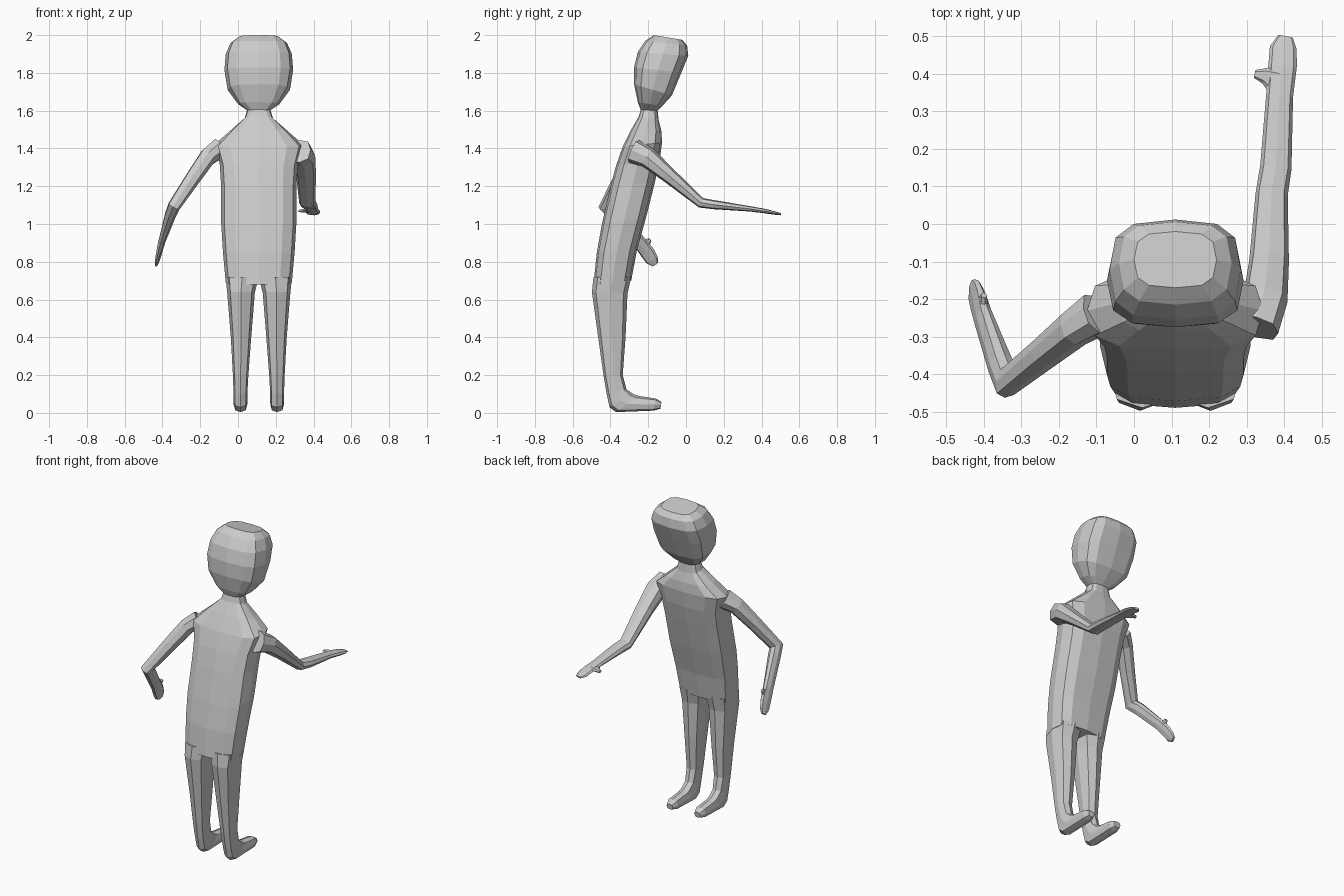
import bpy, bmesh, math
from mathutils import Vector

CX = 0.11  # body centre line


def loft(name, rings, sides, power):
    """Skin rings of (centre, U, V) with a rounded-square section and cap the ends."""
    bm = bmesh.new()
    loops = []
    for c, u, v in rings:
        loop = []
        for i in range(sides):
            a = math.tau * i / sides
            s, t = math.cos(a), math.sin(a)
            s = math.copysign(abs(s) ** power, s)
            t = math.copysign(abs(t) ** power, t)
            loop.append(bm.verts.new(c + u * s + v * t))
        loops.append(loop)
    for a, b in zip(loops, loops[1:]):
        for i in range(sides):
            j = (i + 1) % sides
            bm.faces.new((a[i], a[j], b[j], b[i]))
    bm.faces.new(loops[0])
    bm.faces.new(loops[-1])
    bmesh.ops.recalc_face_normals(bm, faces=bm.faces)
    me = bpy.data.meshes.new(name)
    bm.to_mesh(me)
    bm.free()
    ob = bpy.data.objects.new(name, me)
    bpy.context.collection.objects.link(ob)
    return ob


def span(yb, zb, yf, zf, hw, x=CX):
    """Ring from a back point to a front point of the side profile."""
    b, f = Vector((x, yb, zb)), Vector((x, yf, zf))
    return (b + f) / 2, Vector((hw, 0, 0)), (f - b) / 2


def limb(name, axis, pts, sides=8):
    """Tube through (x, y, z, half width along axis, half thickness)."""
    axis = Vector(axis)
    cs = [Vector(p[:3]) for p in pts]
    rings = []
    for i, p in enumerate(pts):
        t = Vector()
        if i:
            t += (cs[i] - cs[i - 1]).normalized()
        if i < len(cs) - 1:
            t += (cs[i + 1] - cs[i]).normalized()
        t.normalize()
        u = (axis - t * axis.dot(t)).normalized()
        rings.append((cs[i], u * p[3], t.cross(u) * p[4]))
    return loft(name, rings, sides, 0.75)


# torso up to the neck, leaning forward
neck = span(-.24, 1.605, -.15, 1.60, .062)
loft("torso", [
    span(-.49, .68, -.29, .70, .175),
    span(-.472, .85, -.26, .86, .19),
    span(-.445, 1.0, -.21, 1.04, .20),
    span(-.40, 1.2, -.165, 1.22, .20),
    span(-.37, 1.31, -.14, 1.33, .207),
    span(-.335, 1.41, -.127, 1.43, .235),
    span(-.29, 1.5, -.13, 1.49, .15),
    span(-.25, 1.57, -.145, 1.55, .075),
    neck], 12, 0.65)

# head
loft("head", [
    neck,
    span(-.255, 1.645, -.125, 1.625, .11),
    span(-.275, 1.74, -.075, 1.68, .165),
    span(-.275, 1.83, -.025, 1.80, .182),
    span(-.255, 1.91, .012, 1.89, .175),
    span(-.215, 1.97, .006, 1.945, .15),
    span(-.17, 2.0, -.02, 1.975, .11)], 12, 0.65)

# legs running down into the feet, mirrored about the body centre
for name, side in (("left_leg", -1), ("right_leg", 1)):
    loft(name, [span(a, b, c, d, hw, CX + side * off) for a, b, c, d, hw, off in (
        (-.49, .72, -.29, .72, .088, .088),
        (-.498, .64, -.31, .63, .073, .094),
        (-.465, .40, -.32, .40, .054, .094),
        (-.437, .20, -.335, .20, .041, .096),
        (-.42, .10, -.315, .125, .037, .097),
        (-.405, .03, -.28, .10, .037, .097),
        (-.37, .004, -.25, .09, .036, .097),
        (-.17, .012, -.16, .076, .036, .097),
        (-.135, .022, -.13, .058, .022, .097))], 8, 0.75)

# arm reaching forward, with flat hand
limb("forward_arm", (1, 0, 0), [
    (.325, -.275, 1.385, .062, .065),
    (.350, -.20, 1.35, .060, .055),
    (.360, -.10, 1.265, .053, .042),
    (.367, .08, 1.112, .043, .027),
    (.378, .15, 1.102, .042, .024),
    (.388, .34, 1.080, .036, .014),
    (.396, .42, 1.068, .038, .012),
    (.398, .47, 1.058, .036, .009),
    (.404, .50, 1.052, .020, .006)])
limb("forward_thumb", (0, 1, 0), [
    (.380, .38, 1.073, .04, .011),
    (.350, .395, 1.071, .022, .010),
    (.322, .40, 1.069, .011, .007)], 6)

# bent arm out to the side, hand turned edge-on
limb("bent_arm", (.9, -.1, -.35), [
    (-.10, -.24, 1.40, .05, .06),
    (-.16, -.28, 1.355, .046, .048),
    (-.24, -.345, 1.24, .041, .04),
    (-.338, -.422, 1.095, .034, .042),
    (-.357, -.375, 1.05, .030, .038),
    (-.402, -.25, .91, .019, .036),
    (-.416, -.205, .85, .014, .040),
    (-.425, -.18, .81, .011, .036),
    (-.431, -.162, .785, .007, .018)])
limb("bent_thumb", (-.2, .67, -.71), [
    (-.405, -.235, .88, .038, .012),
    (-.402, -.21, .90, .022, .011),
    (-.400, -.19, .917, .011, .008)], 6)
